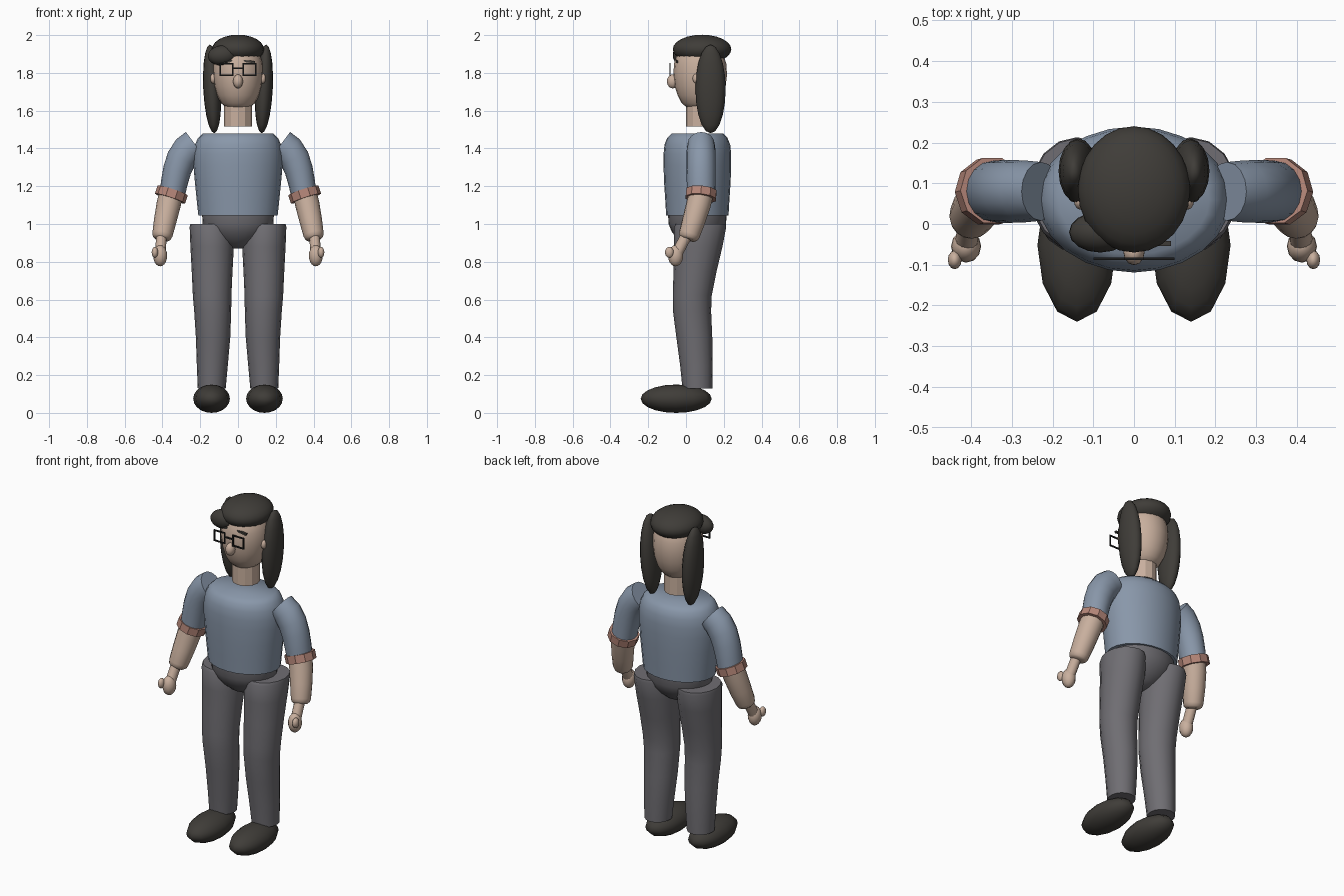
import bpy, bmesh, math
from mathutils import Vector, Matrix

if "Cube" in bpy.data.objects:
    bpy.data.objects.remove(bpy.data.objects["Cube"], do_unlink=True)


def material(name, rgb):
    m = bpy.data.materials.new(name)
    m.use_nodes = True
    m.diffuse_color = (*rgb, 1)
    bsdf = m.node_tree.nodes["Principled BSDF"]
    bsdf.inputs["Base Color"].default_value = (*rgb, 1)
    bsdf.inputs["Roughness"].default_value = 0.8
    return m


SHIRT = material("blue grey cloth", (0.25, 0.31, 0.40))
SKIN = material("skin", (0.58, 0.43, 0.34))
PANTS = material("grey cloth", (0.16, 0.155, 0.17))
DARK = material("dark brown", (0.05, 0.046, 0.04))
CUFF = material("dusty pink", (0.46, 0.24, 0.19))
BLACK = material("black frame", (0.012, 0.012, 0.012))


def finish(bm, name, mat, smooth=50):
    bmesh.ops.recalc_face_normals(bm, faces=bm.faces)
    me = bpy.data.meshes.new(name)
    bm.to_mesh(me)
    bm.free()
    me.materials.append(mat)
    ob = bpy.data.objects.new(name, me)
    bpy.context.collection.objects.link(ob)
    if smooth:
        bpy.ops.object.select_all(action="DESELECT")
        ob.select_set(True)
        bpy.context.view_layer.objects.active = ob
        bpy.ops.object.shade_smooth_by_angle(angle=math.radians(smooth))
    return ob


def loft(name, mat, rings, sides=16, follow=False, smooth=50, caps=True):
    """Rings are (x, y, z, rx, ry); follow turns them across the path."""
    bm = bmesh.new()
    loops = []
    for i, (x, y, z, rx, ry) in enumerate(rings):
        u, v = Vector((1, 0, 0)), Vector((0, 1, 0))
        if follow:
            a, b = rings[max(i - 1, 0)], rings[min(i + 1, len(rings) - 1)]
            t = (Vector(b[:3]) - Vector(a[:3])).normalized()
            v = (v - t * v.dot(t)).normalized()
            u = v.cross(t)
        ring = []
        for k in range(sides):
            a = math.tau * k / sides
            ring.append(bm.verts.new(Vector((x, y, z)) + u * rx * math.cos(a) + v * ry * math.sin(a)))
        loops.append(ring)
    for p, q in zip(loops, loops[1:]):
        for k in range(sides):
            n = (k + 1) % sides
            bm.faces.new((p[k], p[n], q[n], q[k]))
    if caps:
        bm.faces.new(loops[0])
        bm.faces.new(loops[-1])
    return finish(bm, name, mat, smooth)


def ball(name, mat, centre, radii, tilt=0.0, seg=16, rows=10):
    bm = bmesh.new()
    bmesh.ops.create_uvsphere(bm, u_segments=seg, v_segments=rows, radius=1)
    m = Matrix.Translation(centre) @ Matrix.Rotation(tilt, 4, "Y") @ Matrix.Diagonal((*radii, 1))
    bmesh.ops.transform(bm, matrix=m, verts=bm.verts)
    return finish(bm, name, mat, 70)


def bars(name, mat, boxes):
    """Boxes are (centre, size, tilt)."""
    bm = bmesh.new()
    for centre, size, tilt in boxes:
        m = Matrix.Translation(centre) @ Matrix.Rotation(tilt, 4, "Y") @ Matrix.Diagonal((*size, 1))
        bmesh.ops.create_cube(bm, size=1, matrix=m)
    return finish(bm, name, mat, 0)


def mirrored(rings, s):
    return [(s * r[0], *r[1:]) for r in rings]


# Trunk
loft("shirt", SHIRT, [(0, .06, z, rx, ry) for z, rx, ry in (
    (1.045, .210, .165), (1.13, .219, .170), (1.22, .228, .176), (1.31, .236, .179),
    (1.37, .236, .179), (1.42, .228, .174), (1.455, .212, .160), (1.48, .185, .135))], sides=24)
loft("hips", PANTS, [(0, .06, z, rx, ry) for z, rx, ry in (
    (1.05, .19, .155), (1.0, .187, .152), (.96, .168, .136), (.92, .125, .105),
    (.89, .08, .07), (.87, .03, .03))], sides=24)

# Head
loft("neck", SKIN, [(0, .075, 1.515, .075, .075), (0, .075, 1.66, .075, .075)], sides=12, smooth=0)
loft("head", SKIN, [(0, .075, z, rx, ry) for z, rx, ry in (
    (1.604, .03, .035), (1.615, .062, .068), (1.64, .09, .098), (1.68, .111, .119), (1.73, .126, .135),
    (1.79, .133, .142), (1.85, .130, .138), (1.90, .115, .122), (1.94, .085, .09), (1.96, .03, .03))], sides=20)
ball("nose", SKIN, (0, -.07, 1.755), (.026, .031, .037), seg=12)

# Hair
ball("hair_cap", DARK, (0, .085, 1.925), (.138, .155, .077), seg=24, rows=12)
ball("fringe", DARK, (-.083, -.02, 1.893), (.077, .05, .053), tilt=-.12)

# Glasses
frame = [((0, -.085, 1.825), (.055, .006, .008), 0)]
for s in (-1, 1):
    for z in (1.788, 1.848):
        frame.append(((s * .061, -.085, z), (.075, .006, .008), 0))
    for x in (.027, .095):
        frame.append(((s * x, -.085, 1.818), (.008, .006, .066), 0))
bars("glasses", BLACK, frame)

for s, side in ((1, "left"), (-1, "right")):
    # Face details
    ball(side + "_ear", SKIN, (s * .132, .055, 1.77), (.015, .02, .026), seg=10)
    bars(side + "_eyebrow", DARK, [((s * .06, -.048, 1.86), (.06, .012, .011), s * .1)])
    ball(side + "_hair_lobe", DARK, (s * .137, .13, 1.715), (.047, .08, .235), tilt=s * .05)

    # Leg and shoe
    loft(side + "_trouser_leg", PANTS, mirrored([
        (.140, .078, 1.0, .112, .132), (.140, .075, .985, .116, .138),
        (.137, .065, .88, .115, .128), (.137, .048, .75, .108, .114),
        (.137, .033, .62, .102, .103), (.134, .032, .54, .098, .101),
        (.132, .044, .40, .091, .095), (.136, .055, .25, .082, .086),
        (.139, .06, .13, .074, .079)], s))
    ball(side + "_shoe", DARK, (s * .14, -.052, .075), (.097, .188, .075), seg=12)

    # Sleeve and cuff
    loft(side + "_sleeve", SHIRT, mirrored([
        (.228, .08, 1.423, .080, .072), (.268, .08, 1.393, .081, .076),
        (.300, .08, 1.345, .079, .077), (.322, .08, 1.285, .075, .077),
        (.337, .08, 1.22, .071, .076), (.347, .08, 1.165, .068, .075)], s), follow=True)
    cuff = loft(side + "_cuff", CUFF, mirrored([
        (.346, .082, 1.178, .084, .084), (.360, .078, 1.135, .084, .084)], s),
        sides=10, follow=True, smooth=0, caps=False)
    rim = cuff.modifiers.new("thickness", "SOLIDIFY")
    rim.thickness = .018
    rim.offset = -1

    # Forearm and hand
    loft(side + "_forearm", SKIN, mirrored([
        (.350, .083, 1.175, .064, .066), (.368, .065, 1.10, .064, .065),
        (.385, .042, 1.02, .060, .061), (.400, .018, .945, .054, .056),
        (.403, .012, .928, .049, .051), (.405, .009, .918, .036, .038)], s), follow=True)
    loft(side + "_wrist", SKIN, mirrored([
        (.404, .008, .95, .028, .03), (.411, -.045, .85, .028, .03)], s), sides=12, follow=True)
    ball(side + "_hand", SKIN, (s * .412, -.055, .832), (.037, .040, .056), seg=12)
    ball(side + "_thumb", SKIN, (s * .440, -.088, .85), (.017, .023, .029), seg=12)
